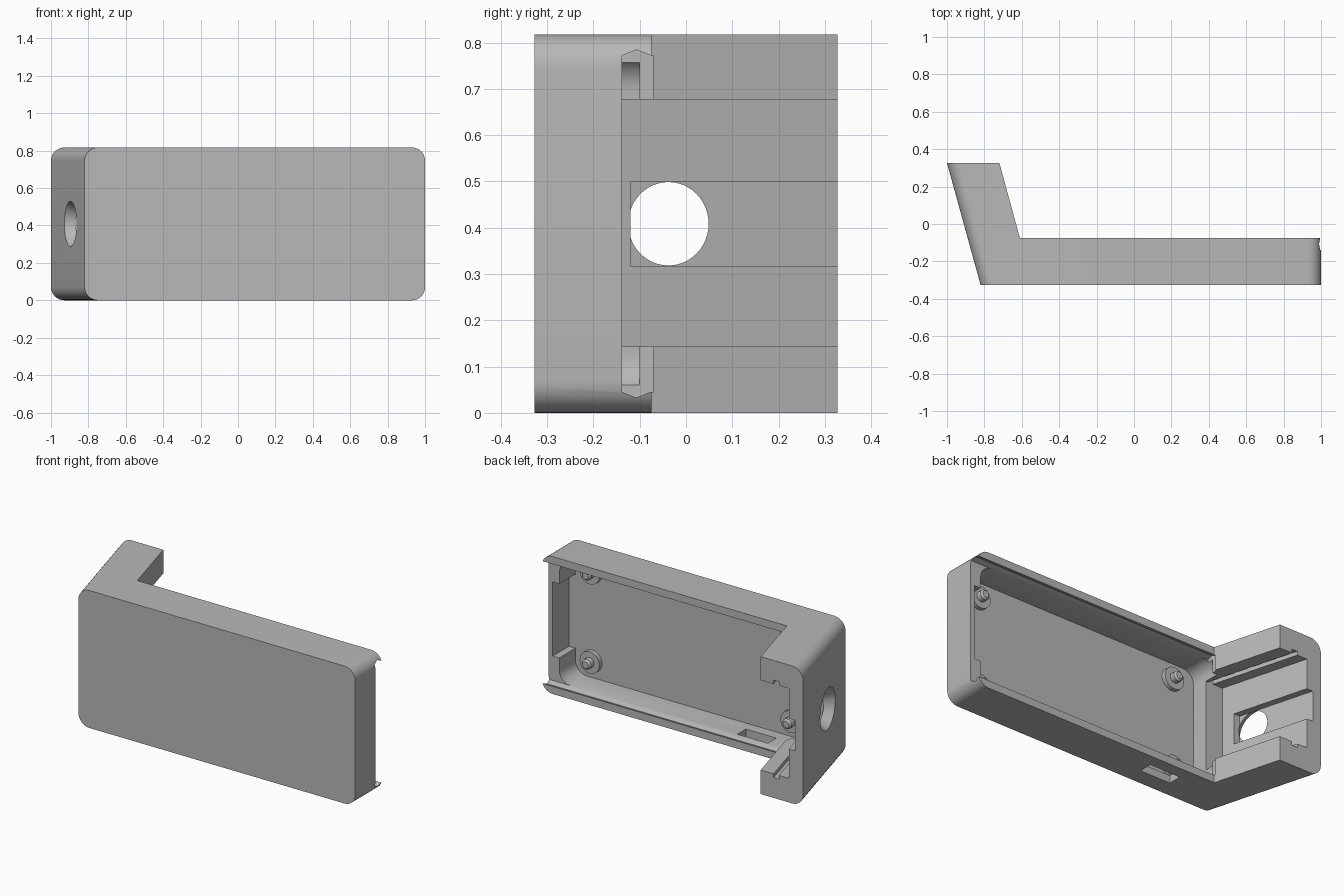
import bpy, bmesh, math
from mathutils import Vector, Matrix

if "Cube" in bpy.data.objects:
    bpy.data.objects.remove(bpy.data.objects["Cube"], do_unlink=True)

H, FRONT, BACK, END = 0.817, -0.327, -0.075, 0.327
MID = H / 2

grey = bpy.data.materials.new("plain grey")
grey.use_nodes = True
grey.diffuse_color = (0.48, 0.48, 0.48, 1)
grey.node_tree.nodes["Principled BSDF"].inputs["Base Color"].default_value = (0.48, 0.48, 0.48, 1)


def add_object(name, bm):
    bmesh.ops.recalc_face_normals(bm, faces=bm.faces)
    mesh = bpy.data.meshes.new(name)
    bm.to_mesh(mesh)
    bm.free()
    mesh.materials.append(grey)
    ob = bpy.data.objects.new(name, mesh)
    bpy.context.collection.objects.link(ob)
    return ob


def prism(points, axis, low, high):
    """Extrude a 2D outline along x (y,z), y (x,z) or z (x,y)."""
    def place(p, d):
        return {"x": (d, p[0], p[1]), "y": (p[0], d, p[1]), "z": (p[0], p[1], d)}[axis]
    bm = bmesh.new()
    face = bm.faces.new([bm.verts.new(place(p, low)) for p in points])
    new = bmesh.ops.extrude_face_region(bm, geom=[face])["geom"]
    shift = Vector(place((0, 0), high - low))
    bmesh.ops.translate(bm, vec=shift, verts=[v for v in new if isinstance(v, bmesh.types.BMVert)])
    bmesh.ops.recalc_face_normals(bm, faces=bm.faces)
    return bm


def box(x, y, z):
    return prism([(x[0], y[0]), (x[1], y[0]), (x[1], y[1]), (x[0], y[1])], "z", *z)


def round_edges(bm, test, radius):
    edges = [e for e in bm.edges if test(*[v.co for v in e.verts])]
    bmesh.ops.bevel(bm, geom=edges, offset=radius, segments=8, profile=0.5, affect="EDGES")


def outer_x(y, inset=0.0):
    return -0.82 - 0.275 * (y - FRONT) + inset


def cut(target, bm):
    cutter = add_object("cutter", bm)
    cutter.hide_render = True
    mod = target.modifiers.new("cut", "BOOLEAN")
    mod.operation, mod.solver, mod.object = "DIFFERENCE", "EXACT", cutter
    bpy.context.view_layer.objects.active = target
    bpy.ops.object.modifier_apply(modifier=mod.name)
    bpy.data.objects.remove(cutter, do_unlink=True)


# Outer shell: long tray with a slanted arm, rounded at both ends
bm = prism([(-0.82, FRONT), (1, FRONT), (1, BACK), (-0.61, BACK),
            (-0.72, END), (-1, END)], "z", 0, H)


def is_round_edge(a, b):
    level = abs(a.z - b.z) < 1e-4
    right = a.x > 0.99 and b.x > 0.99
    slant = all(abs(p.x - outer_x(p.y)) < 0.01 for p in (a, b))
    return level and (right or slant)


round_edges(bm, is_round_edge, 0.07)
case = add_object("case_shell", bm)

# Main tray pocket with rounded corners
bm = box((-0.65, 0.93), (-0.29, -0.10), (0.045, H - 0.045))
round_edges(bm, lambda a, b: abs(a.y - b.y) > 0.1, 0.075)
cut(case, bm)

# Thin middle section of the end wall
cut(case, box((0.88, 0.973), (-0.289, -0.10), (0.19, 0.63)))

# Sliding lid channel with pointed grooves, open at the end
low = [(-0.07, 0.045), (-0.077, 0.045), (-0.107, 0.033), (-0.138, 0.045)]
channel = low + [(y, H - z) for y, z in reversed(low)]
cut(case, prism(channel, "x", -0.62, 1.05))


# Arm pocket, its deeper slot and the narrow side grooves
def slanted(start, inset, z):
    pts = [(-0.5, start), (outer_x(start, inset), start), (outer_x(0.36, inset), 0.36), (-0.5, 0.36)]
    return prism(pts, "z", *z)


cut(case, slanted(-0.19, 0.095, (0.143, 0.677)))
cut(case, slanted(-0.12, 0.055, (0.317, 0.499)))
groove = [(outer_x(y, d), y) for y, d in
          ((-0.19, 0.16), (-0.19, 0.195), (0.36, 0.195), (0.36, 0.16))]
cut(case, prism(groove, "z", 0.12, 0.70))

# Flared round hole through the arm wall
inward = Vector((0.964, 0.265, 0))
centre = Vector((outer_x(-0.052), -0.052, MID)) + inward * 0.02
bm = bmesh.new()
bmesh.ops.create_cone(bm, cap_ends=True, segments=48, radius1=0.133, radius2=0.086, depth=0.08)
turn = Vector((0, 0, 1)).rotation_difference(inward).to_matrix().to_4x4()
bmesh.ops.transform(bm, matrix=Matrix.Translation(centre) @ turn, verts=bm.verts)
cut(case, bm)

# Rectangular port in the lower wall
cut(case, box((-0.435, -0.235), (-0.227, -0.147), (-0.05, 0.08)))


# Round bosses with tapered pins on the tray floor
def post(name, x, z, parts):
    bm = bmesh.new()
    for r1, r2, base, top in parts:
        spot = Matrix.Translation((x, (base + top) / 2, z)) @ Matrix.Rotation(-math.pi / 2, 4, "X")
        bmesh.ops.create_cone(bm, cap_ends=True, segments=32, radius1=r1, radius2=r2,
                              depth=top - base, matrix=spot)
    return add_object(name, bm)


smooth = [case]
for side, x in (("left", 0.82), ("right", -0.5)):
    for level, z in (("lower", MID - 0.265), ("upper", MID + 0.265)):
        smooth.append(post(f"{level}_{side}_boss", x, z, [
            (0.065, 0.065, -0.30, -0.265), (0.03, 0.03, -0.27, -0.235), (0.03, 0.02, -0.235, -0.225)]))

# Smooth the curves and keep the edges crisp
bpy.ops.object.select_all(action="DESELECT")
for ob in smooth:
    ob.select_set(True)
bpy.context.view_layer.objects.active = case
bpy.ops.object.shade_smooth_by_angle(angle=math.radians(30))
